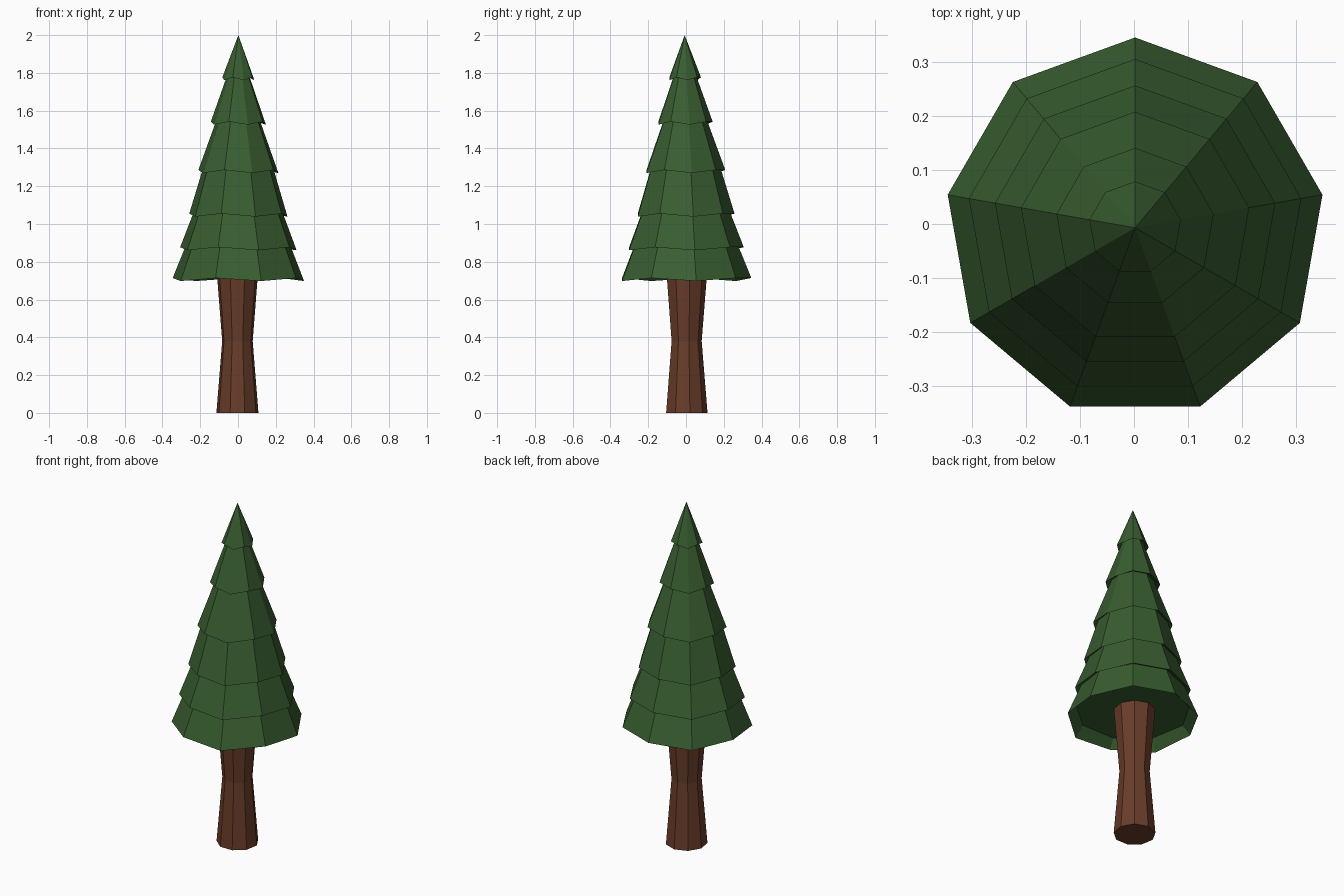
import bpy, bmesh
from math import cos, sin, pi

if "Cube" in bpy.data.objects:
    bpy.data.objects.remove(bpy.data.objects["Cube"])

SIDES = 9


def material(name, rgb):
    m = bpy.data.materials.new(name)
    m.diffuse_color = (*rgb, 1)
    m.use_nodes = True
    m.node_tree.nodes["Principled BSDF"].inputs["Base Color"].default_value = m.diffuse_color
    return m


def lathe(name, profile, centre, mat):
    """Spin (radius, z, zigzag) rings into a flat-faced closed solid; radius 0 is a pole."""
    bm = bmesh.new()
    rings = []
    for r, z, zig in profile:
        if r == 0:
            rings.append([bm.verts.new((centre[0], centre[1], z))] * SIDES)
            continue
        ring = []
        for k in range(SIDES):
            a = pi / 2 + 2 * pi * k / SIDES
            dz = zig if k % 2 == 0 else -zig
            ring.append(bm.verts.new((centre[0] + r * cos(a), centre[1] + r * sin(a), z + dz)))
        rings.append(ring)
    for low, high in zip(rings, rings[1:]):
        for k in range(SIDES):
            n = (k + 1) % SIDES
            corners = [low[k], low[n], high[n], high[k]]
            bm.faces.new(list(dict.fromkeys(corners)))
    bmesh.ops.recalc_face_normals(bm, faces=bm.faces)
    mesh = bpy.data.meshes.new(name)
    bm.to_mesh(mesh)
    bm.free()
    mesh.materials.append(mat)
    obj = bpy.data.objects.new(name, mesh)
    bpy.context.collection.objects.link(obj)
    return obj


green = material("needles", (0.04, 0.11, 0.03))
brown = material("bark", (0.14, 0.046, 0.022))

# Trunk: waisted post that runs up into the canopy
lathe("trunk", [(0, 0, 0), (0.113, 0, 0), (0.082, 0.38, 0), (0.113, 0.77, 0), (0, 0.77, 0)],
      (-0.003, 0.001), brown)

# Canopy: hollow underside, then stacked skirts (rim radius, rim z, radius of neck tucked under it)
tiers = [
    (0.353, 0.706, 0.307),
    (0.313, 0.869, 0.280),
    (0.264, 1.047, 0.237),
    (0.215, 1.278, 0.188),
    (0.148, 1.534, 0.115),
    (0.086, 1.769, 0.058),
]
profile = [(0, 0.762, 0)]
for i, (rim, z, neck) in enumerate(tiers):
    profile.append((neck, 0.762 if i == 0 else z + 0.02, 0 if i == 0 else 0.004))
    profile.append((rim, z, 0.008))
profile.append((0, 2.0, 0))
lathe("canopy", profile, (0.002, -0.007), green)
